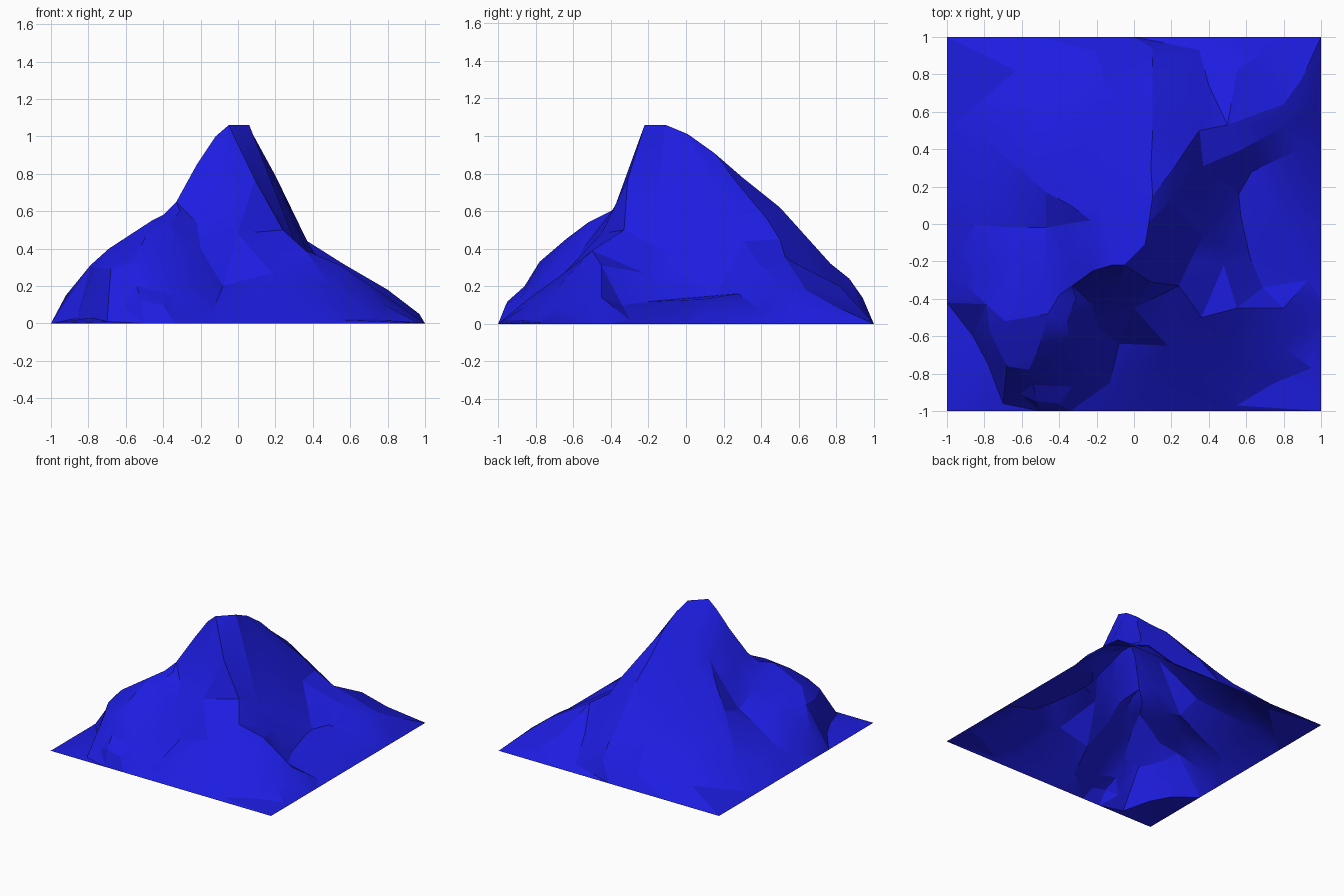
import bpy
import math
from mathutils import Vector
from mathutils.geometry import delaunay_2d_cdt

default_cube = bpy.data.objects.get("Cube")
if default_cube:
    bpy.data.objects.remove(default_cube, do_unlink=True)

points = []
edges = []


def trace(*path):
    """Add one terrain line (ridge, spur or gully) running downhill."""
    start = len(points)
    points.extend(Vector(p) for p in path)
    edges.extend((i, i + 1) for i in range(start, len(points) - 1))


def make_material(name, colour):
    material = bpy.data.materials.new(name)
    material.use_nodes = True
    material.diffuse_color = colour
    shader = material.node_tree.nodes["Principled BSDF"]
    shader.inputs["Base Color"].default_value = colour
    shader.inputs["Roughness"].default_value = 0.9
    return material


# Summit crest and the main ridges falling away from it
peak_front = (-.05, -.22, 1.06)
peak_back = (.06, -.11, 1.06)
shoulder = (.1, .15, .91)
saddle = (.08, .01, 1.01)
bulge_top = (-.46, -.48, .55)
bulge_corner = (-.69, -.52, .4)
cliff_foot = (.24, -.33, .5)
front_knee = (.36, -.5, .39)
valley_head = (0, -.45, .48)
wall_foot = (.37, .31, .44)
wall_corner = (.38, -.05, .36)

trace(peak_front, peak_back)
# back ridge
trace(peak_back, saddle, shoulder, (.09, .3, .78), (.1, .5, .62),
      (.1, .77, .32), (.1, .87, .24), (.1, .94, .14))
# back left ridge
trace(shoulder, (.2, .28, .74), (.3, .43, .56), (.35, .5, .45),
      (.5, .53, .35), (.8, .64, .18), (.9, .78, .1))
# steep left wall, its base, and the cleft below it
trace(saddle, (.2, .13, .79), wall_foot, (.56, .39, .32),
      (.8, .52, .18), (.97, .61, .05))
trace(cliff_foot, (.31, -.18, .42), wall_corner, wall_foot)
trace((.88, .4, .07), (.63, .28, .16), (.56, .16, .15), (.57, .05, .14),
      (.62, -.18, .12), (.69, -.34, .1), (.93, -.3, .02))
# right ridge
trace(peak_front, (-.12, -.22, 1), (-.22, -.25, .85), (-.33, -.33, .65),
      (-.4, -.38, .58), bulge_top, bulge_corner, (-.79, -.43, .31),
      (-.92, -.3, .15), (-1, -.26, 0))
# back right ridge
trace(peak_front, (-.1, -.02, .88), (-.18, .15, .68), (-.3, .4, .43),
      (-.48, .65, .21), (-.63, .82, .08))

# Rocky bulge at the front right corner, with its rim, side and foot
trace(bulge_top, (-.5, -.64, .45), (-.56, -.78, .33), (-.54, -.86, .2),
      (-.33, -.87, .15))
trace((-.52, -.95, .12), (-.4, -.96, .1))
trace(bulge_corner, (-.77, -.58, .3), (-.68, -.76, .29), (-.61, -.91, .09))
trace((-1, -.42, 0), (-.86, -.6, .03), (-.78, -.75, .03), (-.7, -.96, .01))
trace((-.31, -.4, .6), (-.36, -.52, .54), (-.34, -.63, .43),
      (-.26, -.78, .22))

# Front cliff, its spur and the gully below
trace(peak_front, (.09, -.31, .77), cliff_foot, front_knee,
      (.5, -.68, .2), (.78, -.65, .1))
trace((-.1, -.38, .62), valley_head, (-.08, -.64, .2), (-.13, -.85, .08),
      (-.34, -1, 0))
trace(valley_head, (.18, -.65, .27), (.3, -.83, .14))
trace((-.22, -.43, .54), (-.2, -.55, .4))

# Low step around the front left corner
trace((.5, -.86, .09), (.55, -.97, .02), (.75, -.85, .02), (.95, -.77, .01))

# Left side spurs
trace(front_knee, (.55, -.45, .31), (.8, -.45, .14), (1, -.41, 0))
trace(wall_corner, (.48, -.22, .27), (.55, -.45, .31))
trace((.75, .08, .13), (.92, .08, .05))

# Right side spur and the hollow under it
trace((-.23, .02, .7), (-.34, .1, .57), (-.47, .17, .4), (-.46, .28, .36),
      (-.55, .42, .25), (-.8, .45, .13))
trace((-.36, 0, .5), (-.47, -.02, .34), (-.65, -.02, .24), (-.85, 0, .12))
trace((-.34, -.18, .62), (-.48, -.23, .46), (-.65, -.25, .36))

# Back gullies
trace((.25, .65, .38), (.4, .74, .2), (.35, .93, .04))
trace((.55, .82, .2), (.7, .93, .08))
trace((-.15, .75, .28), (-.2, .92, .1))

# Square border on the ground
steps = [i / 2 - 1 for i in range(4)]
trace(*[(t, -1, 0) for t in steps], *[(1, t, 0) for t in steps],
      *[(-t, 1, 0) for t in steps], *[(-1, -t, 0) for t in steps])

# Triangulate the terrain lines into one open surface
flat, _, faces, origins, _, _ = delaunay_2d_cdt(
    [p.xy for p in points], edges, [], 0, 1e-5)


def height(index):
    if origins[index]:
        return points[origins[index][0]].z
    nearest = sorted(points, key=lambda p: (p.xy - flat[index]).length)[:2]
    return sum(p.z for p in nearest) / 2


verts = [(v.x, v.y, height(i)) for i, v in enumerate(flat)]
mesh = bpy.data.meshes.new("mountain")
mesh.from_pydata(verts, [], [list(f) for f in faces])
mesh.materials.append(make_material("deep_blue", (.012, .012, .75, 1)))
mountain = bpy.data.objects.new("mountain", mesh)
bpy.context.collection.objects.link(mountain)

# Soften gentle slopes while keeping the crests crisp
bpy.ops.object.select_all(action="DESELECT")
mountain.select_set(True)
bpy.context.view_layer.objects.active = mountain
bpy.ops.object.shade_smooth_by_angle(angle=math.radians(20))
